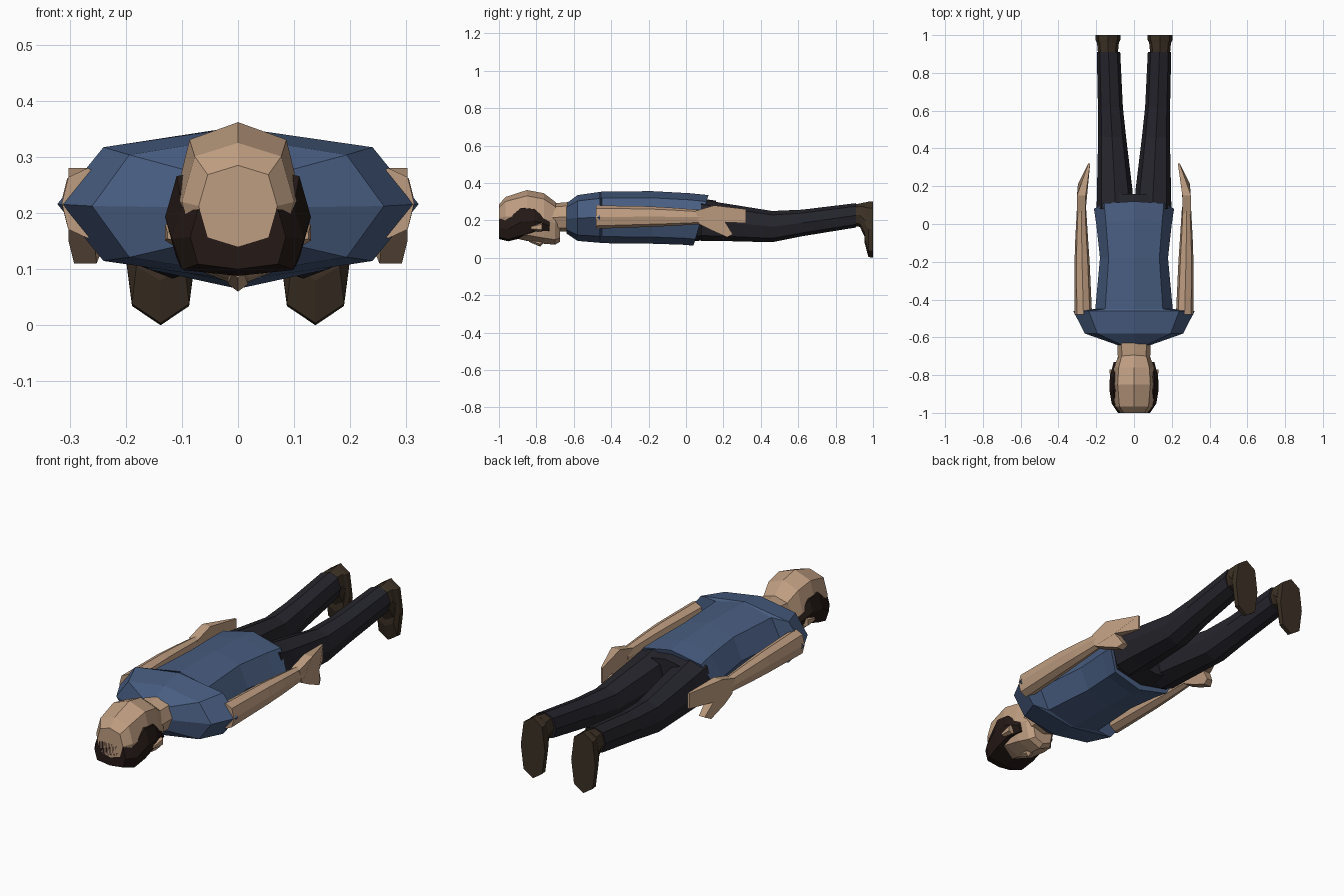
import bpy, bmesh, math


def material(name, rgb):
    m = bpy.data.materials.new(name)
    m.diffuse_color = (*rgb, 1)
    return m


SKIN = material("skin", (0.52, 0.34, 0.22))
SHIRT = material("shirt", (0.065, 0.11, 0.22))
PANTS = material("trousers", (0.018, 0.018, 0.025))
BOOT = material("boots", (0.045, 0.03, 0.018))
HAIR = material("hair", (0.018, 0.01, 0.008))


def finish(name, bm, mat):
    bmesh.ops.recalc_face_normals(bm, faces=bm.faces)
    me = bpy.data.meshes.new(name)
    bm.to_mesh(me)
    bm.free()
    me.materials.append(mat)
    ob = bpy.data.objects.new(name, me)
    bpy.context.collection.objects.link(ob)
    return ob


def loft(name, rings, mat, n=8, e=0.85, side=1, turn=0.0):
    """Skin rings (y, x centre, half width, z low, z high, optional y lean) along y."""
    bm = bmesh.new()
    loops = []
    for y, cx, rx, z0, z1, *lean in rings:
        loop = []
        for i in range(n):
            a = 2 * math.pi * (i + turn) / n
            s, c = math.sin(a), math.cos(a)
            s = math.copysign(abs(s) ** e, s) if abs(s) > 1e-6 else 0
            c = math.copysign(abs(c) ** e, c) if abs(c) > 1e-6 else 0
            dy = lean[0] * c if lean else 0
            loop.append(bm.verts.new((side * (cx + rx * s), y + dy,
                                      (z0 + z1) / 2 + (z1 - z0) / 2 * c)))
        loops.append(loop)
    for a, b in zip(loops, loops[1:]):
        for i in range(n):
            j = (i + 1) % n
            bm.faces.new((a[i], a[j], b[j], b[i]))
    bm.faces.new(loops[0])
    bm.faces.new(loops[-1])
    return finish(name, bm, mat)


def slab(name, outline, x_near, x_far, mat, side):
    """Side profile of (y, z) points, with x ranges sliding along y."""
    bm = bmesh.new()
    a = [bm.verts.new((side * x_near(y), y, z)) for y, z in outline]
    b = [bm.verts.new((side * x_far(y), y, z)) for y, z in outline]
    bm.faces.new(a)
    bm.faces.new(b)
    for i in range(len(a)):
        j = (i + 1) % len(a)
        bm.faces.new((a[i], a[j], b[j], b[i]))
    return finish(name, bm, mat)


# shirt with short sleeves and a slanted hem
loft("shirt", [
    (-0.64, 0, 0.09, 0.13, 0.29), (-0.58, 0, 0.26, 0.09, 0.335),
    (-0.46, 0, 0.322, 0.08, 0.352), (-0.45, 0, 0.205, 0.078, 0.354),
    (-0.18, 0, 0.18, 0.075, 0.356), (0.0, 0, 0.20, 0.07, 0.345, 0.02),
    (0.08, 0, 0.212, 0.065, 0.335, 0.04)], SHIRT)

# neck and head, face down
loft("neck", [(-0.72, 0, 0.085, 0.14, 0.29), (-0.6, 0, 0.09, 0.14, 0.30)], SKIN)
loft("head", [
    (-1.0, 0, 0.07, 0.14, 0.285), (-0.965, 0, 0.10, 0.115, 0.325),
    (-0.85, 0, 0.112, 0.09, 0.362), (-0.76, 0, 0.105, 0.075, 0.345),
    (-0.70, 0, 0.085, 0.07, 0.30), (-0.675, 0, 0.06, 0.085, 0.27)], SKIN, e=0.75)
loft("nose", [(-0.84, 0, 0.012, 0.085, 0.12), (-0.78, 0, 0.02, 0.06, 0.12),
              (-0.765, 0, 0.015, 0.075, 0.12)], SKIN, n=6)

# hair wrapping the forehead and temples
loft("hair", [
    (-1.0, 0, 0.085, 0.10, 0.215), (-0.95, 0, 0.118, 0.088, 0.22),
    (-0.88, 0, 0.13, 0.105, 0.28), (-0.81, 0, 0.128, 0.13, 0.27),
    (-0.73, 0, 0.108, 0.14, 0.20)], HAIR, e=0.5)

# seat of the trousers
loft("trouser_seat", [(-0.05, 0, 0.18, 0.09, 0.32), (0.06, 0, 0.198, 0.09, 0.32),
                      (0.16, 0, 0.18, 0.10, 0.305)], PANTS, e=0.75)

HAND = [(0.05, 0.25), (0.15, 0.28), (0.32, 0.26), (0.32, 0.185), (0.21, 0.19),
        (0.25, 0.125), (0.22, 0.11), (0.13, 0.15), (0.07, 0.18)]

for side, tag in ((1, "right"), (-1, "left")):
    # ear in the hair
    loft(f"{tag}_ear", [(-0.83, 0.11, 0.018, 0.15, 0.17), (-0.77, 0.112, 0.02, 0.14, 0.19)],
         SKIN, n=6, side=side)
    # bare arm and flat hand with thumb
    loft(f"{tag}_arm", [
        (-0.48, 0.268, 0.046, 0.155, 0.28), (-0.2, 0.275, 0.04, 0.165, 0.275),
        (-0.08, 0.277, 0.034, 0.17, 0.268), (0.09, 0.278, 0.024, 0.18, 0.255)],
        SKIN, n=8, side=side)
    slab(f"{tag}_hand", HAND,
         lambda y: 0.256 if y < 0.2 else 0.256 - (y - 0.2) * 0.2,
         lambda y: 0.302 if y < 0.2 else 0.302 - (y - 0.2) * 0.5, SKIN, side)
    # trouser leg
    loft(f"{tag}_leg", [
        (0.08, 0.10, 0.098, 0.09, 0.315), (0.18, 0.102, 0.094, 0.09, 0.295),
        (0.46, 0.116, 0.074, 0.083, 0.25), (0.62, 0.125, 0.066, 0.115, 0.257),
        (0.91, 0.135, 0.062, 0.162, 0.292)], PANTS, side=side)
    # boot: ankle, then toes reaching the ground
    loft(f"{tag}_ankle", [(0.87, 0.138, 0.05, 0.175, 0.28), (0.93, 0.138, 0.055, 0.165, 0.29),
                          (0.96, 0.138, 0.058, 0.10, 0.297)], BOOT, side=side)
    loft(f"{tag}_foot", [(0.955, 0.138, 0.056, 0.08, 0.295), (0.975, 0.138, 0.066, 0.004, 0.30),
                         (1.0, 0.138, 0.066, 0.0, 0.30)], BOOT, e=0.75, side=side)
